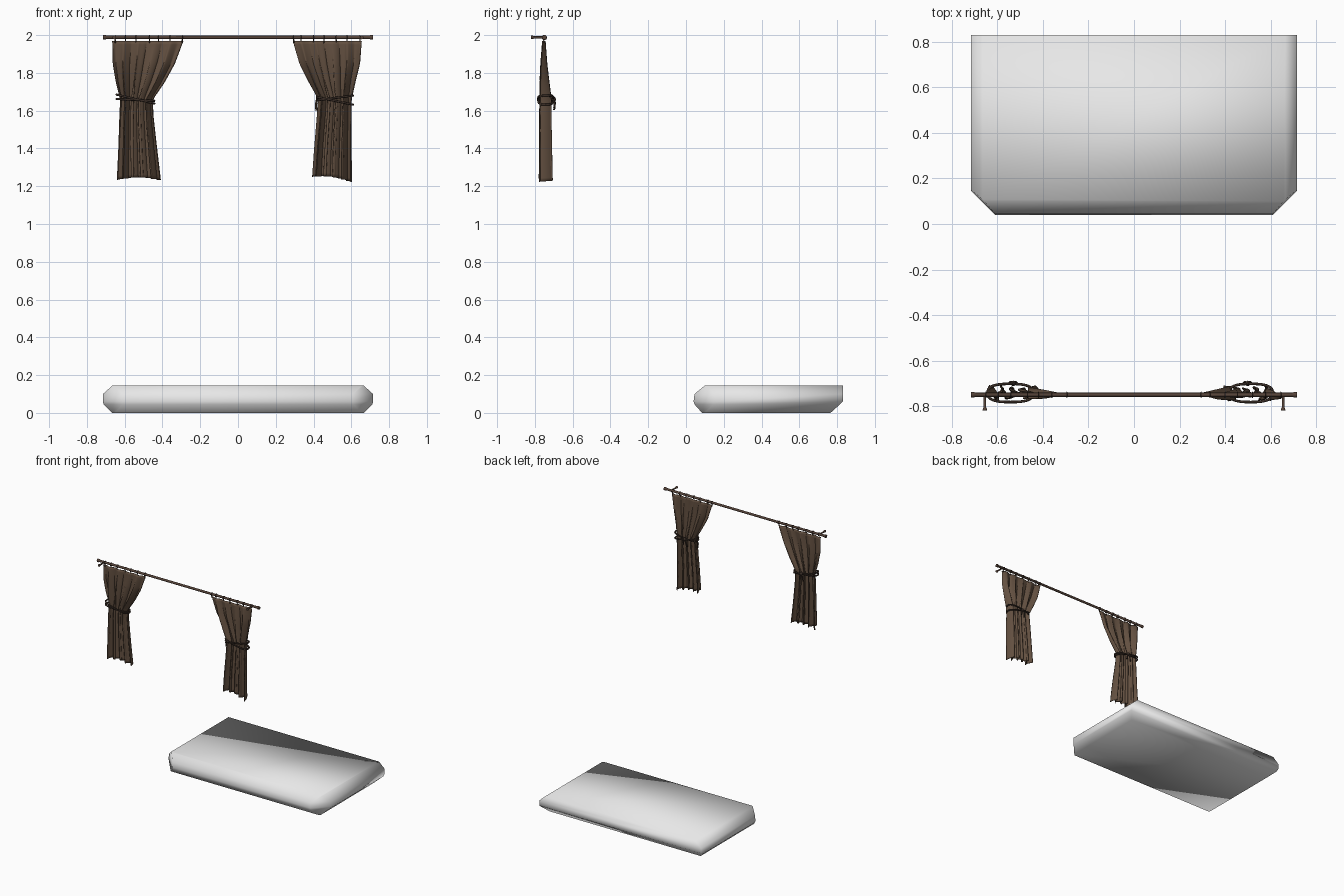
import bpy, math
from mathutils import Vector

if "Cube" in bpy.data.objects:
    bpy.data.objects.remove(bpy.data.objects["Cube"])

def material(name, rgb):
    m = bpy.data.materials.new(name)
    m.diffuse_color = (*rgb, 1)
    m.use_nodes = True
    m.node_tree.nodes["Principled BSDF"].inputs["Base Color"].default_value = m.diffuse_color
    return m

CLOTH = material("brown cloth", (0.125, 0.08, 0.052))
METAL = material("bronze brown", (0.095, 0.058, 0.042))
ROPE = material("dark rope", (0.042, 0.027, 0.02))
GREY = material("light grey", (0.8, 0.8, 0.8))

def mesh_object(name, verts, faces, mat, smooth=True):
    me = bpy.data.meshes.new(name)
    me.from_pydata(verts, [], faces)
    me.validate()
    me.materials.append(mat)
    for p in me.polygons:
        p.use_smooth = smooth
    ob = bpy.data.objects.new(name, me)
    bpy.context.collection.objects.link(ob)
    return ob

def tube(name, pts, radius, mat, cyclic=False, res=2):
    cu = bpy.data.curves.new(name, 'CURVE')
    cu.dimensions = '3D'
    cu.bevel_depth = radius
    cu.bevel_resolution = res
    cu.use_fill_caps = True
    sp = cu.splines.new('POLY')
    sp.points.add(len(pts) - 1)
    for p, co in zip(sp.points, pts):
        p.co = (*co, 1)
    sp.use_cyclic_u = cyclic
    cu.materials.append(mat)
    ob = bpy.data.objects.new(name, cu)
    bpy.context.collection.objects.link(ob)
    return ob

def lathe(name, start, axis, profile, mat, n=16):
    """Spin (distance, radius) pairs about an axis."""
    q = Vector(axis).to_track_quat('Z', 'Y')
    verts, faces = [], []
    for d, r in profile:
        for i in range(n):
            a = 2 * math.pi * i / n
            verts.append(Vector(start) + q @ Vector((r * math.cos(a), r * math.sin(a), d)))
    for k in range(len(profile) - 1):
        for i in range(n):
            j = (i + 1) % n
            faces.append((k * n + i, k * n + j, k * n + n + j, k * n + n + i))
    faces.append(tuple(reversed(range(n))))
    faces.append(tuple(range((len(profile) - 1) * n, len(profile) * n)))
    ob = mesh_object(name, verts, faces, mat)
    ob.data.set_sharp_from_angle(angle=math.radians(40))
    return ob

def lerp(table, z):
    """Interpolate rows (z, a, b, ...) listed from high z to low z."""
    z = min(table[0][0], max(table[-1][0], z))
    for p, q in zip(table, table[1:]):
        if z >= q[0]:
            t = (p[0] - z) / (p[0] - q[0])
            return [a + (b - a) * t for a, b in zip(p[1:], q[1:])]

# cushion slab: stacked plan outlines with bevelled front corners and square back
rings = [  # z, half width, front y, back y, corner cut
    (0.0, 0.665, 0.085, 0.765, 0.012),
    (0.045, 0.712, 0.045, 0.815, 0.10),
    (0.06, 0.715, 0.04, 0.83, 0.105),
    (0.10, 0.715, 0.045, 0.83, 0.105),
    (0.145, 0.665, 0.10, 0.83, 0.008)]
verts, faces = [], []
for z, w, f, b, c in rings:
    verts += [(-w, b, z), (-w, f + c, z), (-w + c, f, z),
              (w - c, f, z), (w, f + c, z), (w, b, z)]
for k in range(len(rings) - 1):
    for i in range(6):
        j = (i + 1) % 6
        faces.append((k * 6 + i, k * 6 + j, k * 6 + 6 + j, k * 6 + 6 + i))
faces.append(tuple(reversed(range(6))))
faces.append(tuple(range(24, 30)))
mesh_object("cushion", verts, faces, GREY)

# curtain rod with end caps
RY, RZ = -0.75, 1.988
lathe("curtain_rod", (-0.715, RY, RZ), (1, 0, 0),
      [(0, 0.012), (0.014, 0.012), (0.018, 0.009), (1.412, 0.009),
       (1.416, 0.012), (1.43, 0.012)], METAL)

# wall brackets
for s in (-1, 1):
    lathe("wall_bracket", (s * 0.655, RY, RZ), (0, -1, 0),
          [(0, 0.006), (0.055, 0.006), (0.062, 0.009), (0.07, 0.01)], METAL, 12)

# curtain panels: silhouette rows of z, left x, right x, centre y, fold depth
left_rows = [
    (1.97, -0.665, -0.29, -0.752, 0.007), (1.85, -0.662, -0.335, -0.752, 0.016),
    (1.75, -0.645, -0.39, -0.748, 0.024), (1.66, -0.622, -0.452, -0.742, 0.030),
    (1.58, -0.626, -0.450, -0.742, 0.031), (1.40, -0.632, -0.430, -0.741, 0.033),
    (1.23, -0.640, -0.410, -0.740, 0.036)]
right_rows = [
    (1.97, 0.29, 0.655, -0.752, 0.007), (1.85, 0.325, 0.645, -0.752, 0.016),
    (1.75, 0.375, 0.62, -0.748, 0.024), (1.66, 0.425, 0.60, -0.742, 0.030),
    (1.58, 0.42, 0.60, -0.742, 0.031), (1.40, 0.405, 0.60, -0.741, 0.033),
    (1.23, 0.393, 0.602, -0.740, 0.036)]

def curtain(name, rows, hem, phase):
    U, V = 110, 40
    verts, faces = [], []
    for v in range(V + 1):
        for u in range(U + 1):
            s = u / U
            bottom = hem[0] + (hem[1] - hem[0]) * s + 0.014 * math.sin(math.pi * s)
            z = 1.968 + (bottom - 1.968) * v / V
            a, b, yc, d = lerp(rows, z)
            w = 2 * math.pi * 4.5 * s + phase + 0.35 * math.sin(z * 6)
            edge = math.sin(math.pi * s) ** 0.5
            big = 0.75 + 0.25 * math.sin(7 * s + phase)
            y = yc + d * big * math.sin(w) + 0.08 * d * math.sin(2.3 * w)
            x = a + (b - a) * s + d * 0.35 * edge * math.sin(2 * w + 0.5)
            verts.append((min(b, max(a, x)), y, z))
    for v in range(V):
        for u in range(U):
            i = v * (U + 1) + u
            faces.append((i, i + U + 1, i + U + 2, i + 1))
    ob = mesh_object(name, verts, faces, CLOTH)
    m = ob.modifiers.new("thickness", 'SOLIDIFY')
    m.thickness = 0.004
    m.offset = 0

curtain("left_curtain", left_rows, (1.234, 1.232), 0.4)
curtain("right_curtain", right_rows, (1.25, 1.222), 1.5)

# hanging rings and hooks
for x in (-0.65, -0.595, -0.54, -0.468, -0.42, -0.36, -0.295,
          0.295, 0.333, 0.40, 0.455, 0.52, 0.577, 0.645):
    tube("curtain_ring", [(x, RY + 0.0115 * math.cos(a), RZ - 0.001 + 0.0115 * math.sin(a))
                          for a in [2 * math.pi * i / 16 for i in range(16)]],
         0.0025, ROPE, True, 1)
    tube("ring_hook", [(x, RY, RZ - 0.011), (x, RY - 0.005, RZ - 0.02), (x, RY, RZ - 0.03)],
         0.003, ROPE, False, 1)

# rope tie-backs: two slanted loops, a knot and hanging tails at the back
def tieback(side, cx, w, slopes, knot_x):
    for k, (zl, zr) in enumerate(slopes):
        pts = []
        for i in range(40):
            a = 2 * math.pi * i / 40
            c, s = math.cos(a), math.sin(a)
            cs = math.copysign(abs(c) ** 0.75, c)
            sn = math.copysign(abs(s) ** 0.75, s)
            pts.append((cx + w * cs, -0.742 + 0.04 * sn, (zl + zr) / 2 + (zr - zl) / 2 * cs))
        tube(side + "_tie_rope", pts, 0.0058, ROPE, True)
    zk = sum(slopes[0] + slopes[1]) / 4
    lathe(side + "_tie_knot", (knot_x, -0.70, zk - 0.014), (0, 0, 1),
          [(0, 0.004), (0.007, 0.01), (0.014, 0.012), (0.021, 0.01), (0.028, 0.004)], ROPE, 12)
    for dx, dz in ((-0.018, 0.055), (0.014, 0.045)):
        tube(side + "_tie_tail", [(knot_x, -0.70, zk), (knot_x + dx * 0.7, -0.694, zk - dz * 0.4),
                                  (knot_x + dx, -0.698, zk - dz)], 0.0055, ROPE)

tieback("left", -0.543, 0.100, ((1.685, 1.638), (1.662, 1.652)), -0.53)
tieback("right", 0.513, 0.096, ((1.655, 1.68), (1.672, 1.632)), 0.50)
# loose rope end on the inner side of the right curtain
tube("right_loose_end", [(0.42, -0.735, 1.665), (0.412, -0.74, 1.63), (0.416, -0.74, 1.60)],
     0.006, ROPE)
